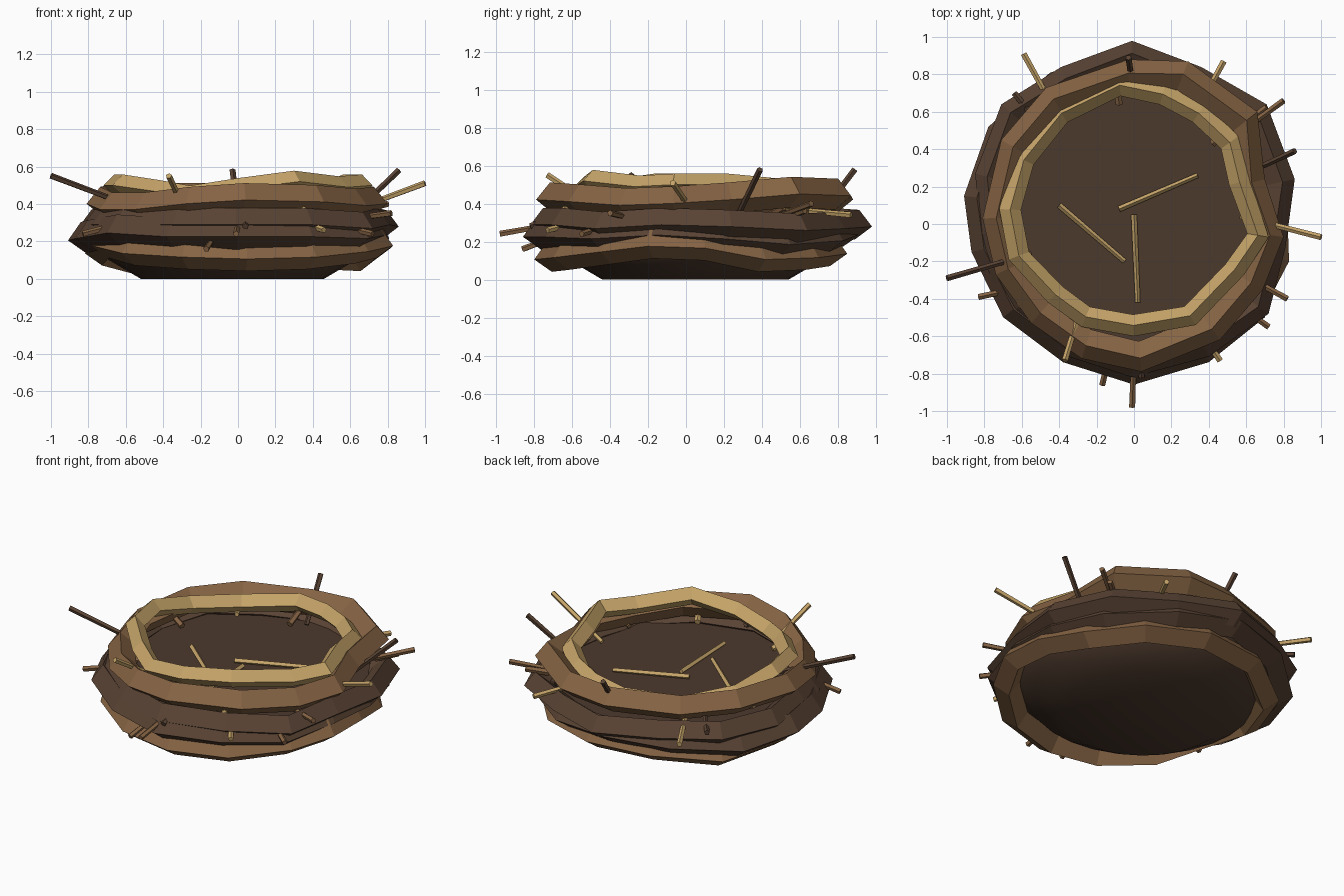
import bpy, bmesh, math
from mathutils import Vector

if "Cube" in bpy.data.objects:
    bpy.data.objects.remove(bpy.data.objects["Cube"])

CENTRE = Vector((-0.03, 0.05, 0))


def material(name, rgb):
    m = bpy.data.materials.new(name)
    m.diffuse_color = (*rgb, 1)
    m.use_nodes = True
    m.node_tree.nodes["Principled BSDF"].inputs["Base Color"].default_value = m.diffuse_color
    return m


EARTH = material("earth", (0.072, 0.041, 0.026))
DARK = material("dark_twig", (0.1, 0.056, 0.034))
BROWN = material("brown_twig", (0.24, 0.128, 0.058))
STRAW = material("straw", (0.56, 0.37, 0.14))


def add_object(name, bm, mat):
    bmesh.ops.recalc_face_normals(bm, faces=bm.faces)
    me = bpy.data.meshes.new(name)
    bm.to_mesh(me)
    bm.free()
    me.materials.append(mat)
    ob = bpy.data.objects.new(name, me)
    bpy.context.collection.objects.link(ob)
    return ob


def lathe(name, profile, n, mat):
    """Revolve (radius, z) pairs, capped at both ends."""
    bm = bmesh.new()
    rings = [[bm.verts.new((CENTRE.x + r * math.cos(math.tau * i / n),
                            CENTRE.y + r * math.sin(math.tau * i / n), z))
              for i in range(n)] for r, z in profile]
    for a, b in zip(rings, rings[1:]):
        for i in range(n):
            j = (i + 1) % n
            bm.faces.new((a[i], a[j], b[j], b[i]))
    bm.faces.new(rings[0])
    bm.faces.new(rings[-1])
    return add_object(name, bm, mat)


def hoop(name, outline, size, tilt, mat):
    """Closed four-sided strand whose outer edge follows the outline."""
    bm = bmesh.new()
    rings = []
    for p in outline:
        p = Vector(p)
        out = Vector((p.x - CENTRE.x, p.y - CENTRE.y, 0)).normalized()
        mid = p - out * size
        rings.append([bm.verts.new(mid + out * size * math.cos(t)
                                   + Vector((0, 0, size * math.sin(t))))
                      for t in (math.radians(tilt + 90 * k) for k in range(4))])
    for a, b in zip(rings, rings[1:] + rings[:1]):
        for k in range(4):
            m = (k + 1) % 4
            bm.faces.new((a[k], b[k], b[m], a[m]))
    return add_object(name, bm, mat)


def stick(name, a, b, radius, mat, sides=5):
    a, b = Vector(a), Vector(b)
    bm = bmesh.new()
    bmesh.ops.create_cone(bm, cap_ends=True, segments=sides, radius1=radius,
                          radius2=radius * 0.85, depth=(b - a).length)
    ob = add_object(name, bm, mat)
    ob.location = (a + b) / 2
    ob.rotation_euler = (b - a).to_track_quat('Z', 'Y').to_euler()
    return ob


# Nest base with flat floor, underside blended smoothly
base = lathe("nest_base", [(0.49, 0), (0.66, 0.1), (0.76, 0.21), (0.77, 0.3)], 28, EARTH)
bpy.context.view_layer.objects.active = base
base.select_set(True)
bpy.ops.object.shade_smooth_by_angle(angle=math.radians(75))

# Woven hoops, bottom to top
hoop("lower_hoop", [
    (.82, .1, .18), (.74, .42, .12), (.5, .7, .13), (.12, .85, .15), (-.3, .8, .15),
    (-.65, .55, .11), (-.82, .15, .15), (-.78, -.2, .19), (-.62, -.52, .15),
    (-.3, -.75, .13), (.05, -.8, .12), (.42, -.7, .13), (.7, -.45, .16),
    (.83, -.2, .19)], 0.08, -10, BROWN)
hoop("dark_hoop_low", [
    (.81, .2, .23), (.7, .55, .2), (.35, .83, .22), (-.05, .93, .26), (-.45, .81, .24),
    (-.78, .52, .2), (-.91, .15, .22), (-.87, -.15, .23), (-.7, -.5, .26),
    (-.38, -.74, .24), (0, -.86, .24), (.4, -.74, .24), (.7, -.5, .23),
    (.8, -.15, .25)], 0.085, -10, DARK)
hoop("dark_hoop_high", [
    (.86, .24, .29), (.71, .64, .27), (.36, .84, .28), (-.01, .98, .29),
    (-.39, .84, .3), (-.71, .64, .3), (-.85, .27, .29), (-.82, -.05, .31),
    (-.78, -.25, .3), (-.66, -.48, .3), (-.35, -.71, .3), (-.01, -.82, .3),
    (.4, -.71, .3), (.72, -.48, .28), (.81, -.13, .3)], 0.078, -8, DARK)
hoop("brown_hoop", [
    (.8, -.07, .41), (.7, .24, .43), (.66, .6, .46), (.29, .87, .45), (-.03, .88, .43),
    (-.47, .73, .43), (-.71, .45, .43), (-.81, .03, .41), (-.74, -.27, .38),
    (-.55, -.53, .38), (-.28, -.72, .41), (.04, -.79, .43), (.46, -.62, .42),
    (.69, -.35, .4)], 0.082, -6, BROWN)
hoop("straw_rim", [
    (.72, -.07, .5), (.62, .24, .5), (.56, .47, .48), (.38, .64, .46), (.17, .75, .45),
    (-.08, .8, .44), (-.42, .64, .41), (-.64, .37, .44), (-.72, .08, .5),
    (-.67, -.19, .5), (-.46, -.42, .47), (-.28, -.55, .44), (0, -.6, .48),
    (.33, -.54, .52), (.59, -.27, .49)], 0.058, 0, STRAW)

# Sticks poking out (tip, root)
for i, (tip, root, mat) in enumerate([
    ((-1, -.29, .55), (-.55, -.16, .38), DARK),
    ((1, -.07, .51), (.57, .04, .35), STRAW),
    ((.86, .39, .58), (.6, .27, .33), DARK),
    ((-.01, -.98, .24), (0, -.7, .29), BROWN),
    ((-.03, .89, .58), (0, .7, .33), DARK),
    ((-.59, .91, .33), (-.38, .53, .36), STRAW),
    ((.48, .87, .34), (.36, .65, .36), STRAW),
    ((.8, .66, .4), (.58, .5, .34), BROWN),
    ((.82, -.4, .35), (.6, -.28, .32), BROWN),
    ((.72, -.55, .24), (.55, -.43, .28), BROWN),
    ((.46, -.73, .26), (.35, -.57, .3), STRAW),
    ((-.17, -.86, .16), (-.13, -.7, .22), BROWN),
    ((-.83, -.39, .24), (-.6, -.34, .3), BROWN),
    ((-.64, .7, .34), (-.52, .55, .36), DARK),
    ((-.37, -.73, .55), (-.3, -.5, .4), STRAW),
    ((.04, -.82, .28), (.03, -.65, .34), DARK),
]):
    stick(f"outer_stick_{i + 1}", tip, root, 0.017, mat)

# Short stick ends showing inside the rim
for i, (x, y, mat) in enumerate([
    (.42, .43, BROWN), (.6, .54, BROWN), (-.08, .64, BROWN),
    (-.58, .26, BROWN), (-.52, -.28, BROWN), (-.28, -.48, STRAW), (.29, -.53, STRAW),
]):
    p = Vector((x, y, .335))
    stick(f"inner_stick_{i + 1}", p, p + (p - CENTRE).normalized() * 0.15
          - Vector((0, 0, .03)), 0.02, mat)

# Loose straws on the floor
for i, (a, b) in enumerate([((-.08, .08), (.34, .26)), ((-.4, .1), (-.05, -.2)),
                            ((0, .05), (.02, -.42))]):
    stick(f"floor_straw_{i + 1}", (*a, .315), (*b, .315), 0.016, STRAW, 4)
